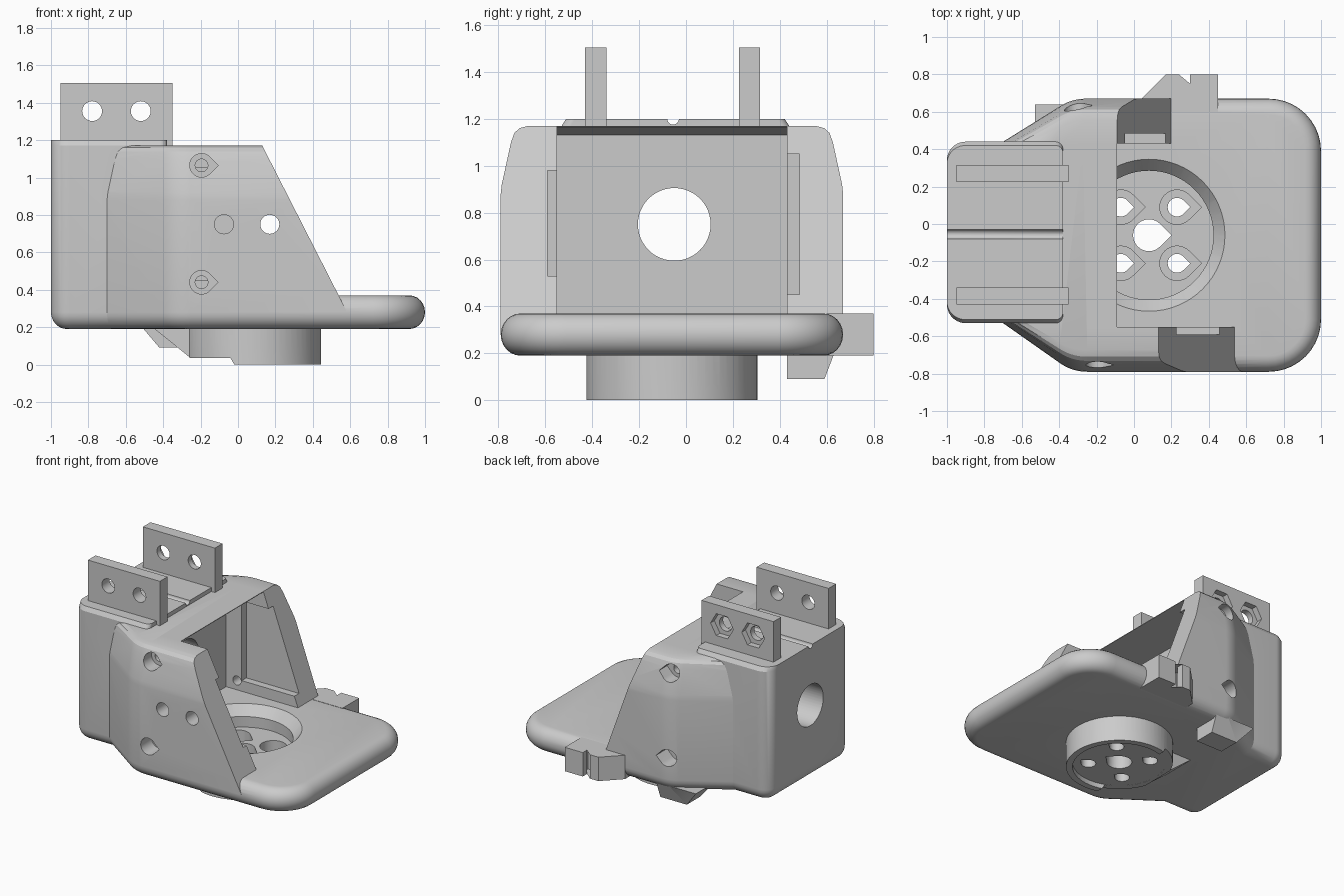
import bpy, bmesh, math
from mathutils import Vector

cube = bpy.data.objects.get("Cube")
if cube:
    bpy.data.objects.remove(cube)

GREY = (0.6, 0.6, 0.6, 1)
grey = bpy.data.materials.new("plain_grey")
grey.use_nodes = True
grey.diffuse_color = GREY
grey.node_tree.nodes["Principled BSDF"].inputs["Base Color"].default_value = GREY

AXES = {"x": lambda a, b, h: (h, a, b),
        "y": lambda a, b, h: (a, h, b),
        "z": lambda a, b, h: (a, b, h)}


def loft(name, rings, axis="z"):
    """Closed triangulated solid through matching rings of (height, 2D points)."""
    bm = bmesh.new()
    loops = [[bm.verts.new(AXES[axis](p[0], p[1], h)) for p in pts] for h, pts in rings]
    n = len(loops[0])
    bm.faces.new(loops[0])
    bm.faces.new(loops[-1])
    for low, high in zip(loops, loops[1:]):
        for i in range(n):
            j = (i + 1) % n
            bm.faces.new((low[i], low[j], high[j], high[i]))
    bmesh.ops.triangulate(bm, faces=bm.faces)
    bmesh.ops.recalc_face_normals(bm, faces=bm.faces)
    mesh = bpy.data.meshes.new(name)
    bm.to_mesh(mesh)
    bm.free()
    mesh.materials.append(grey)
    ob = bpy.data.objects.new(name, mesh)
    bpy.context.collection.objects.link(ob)
    return ob


def prism(name, pts, low, high, axis="z"):
    return loft(name, [(low, pts), (high, pts)], axis)


def rect(a0, a1, b0, b1):
    return [(a0, b0), (a1, b0), (a1, b1), (a0, b1)]


def circle(a, b, r, n=48):
    return [(a + r * math.cos(math.tau * i / n), b + r * math.sin(math.tau * i / n)) for i in range(n)]


def teardrop(a, b, r, n=24):
    arc = [math.radians(45 + 270 * i / n) for i in range(n + 1)]
    return [(a + r * math.cos(t), b + r * math.sin(t)) for t in arc] + [(a + r * math.sqrt(2), b)]


def fillet(corners, steps=10):
    """Polygon from (x, y, radius) corners."""
    out = []
    for i, (x, y, r) in enumerate(corners):
        p = Vector((x, y, 0))
        if not r:
            out.append((x, y))
            continue
        q, s = corners[i - 1], corners[(i + 1) % len(corners)]
        d1 = (Vector((q[0], q[1], 0)) - p).normalized()
        d2 = (Vector((s[0], s[1], 0)) - p).normalized()
        half = d1.angle(d2) / 2
        c = p + (d1 + d2).normalized() * (r / math.sin(half))
        v1, v2 = ((p + d * (r / math.tan(half)) - c).normalized() for d in (d1, d2))
        out += [tuple((c + v1.slerp(v2, k / steps).normalized() * r).xy) for k in range(steps + 1)]
    return out


def inset(pts, d):
    """Offset a counter-clockwise polygon inwards."""
    vs = [Vector(p) for p in pts]
    out = []
    for i, p in enumerate(vs):
        e1, e2 = (p - vs[i - 1]).normalized(), (vs[(i + 1) % len(vs)] - p).normalized()
        n1, n2 = Vector((-e1.y, e1.x)), Vector((-e2.y, e2.x))
        out.append(tuple(p + (n1 + n2) * (d / (1 + n1.dot(n2)))))
    return out


def volume(mesh):
    bm = bmesh.new()
    bm.from_mesh(mesh)
    v = bm.calc_volume()
    bm.free()
    return v


def boolean(ob, others, mode):
    """Join or cut, trying the next solver when the volume is implausible."""
    for other in others:
        before, tool = volume(ob.data), volume(other.data)
        for solver in ("MANIFOLD", "EXACT", "FLOAT"):
            mod = ob.modifiers.new("join", "BOOLEAN")
            mod.operation, mod.solver, mod.object = mode, solver, other
            dg = bpy.context.evaluated_depsgraph_get()
            dg.update()
            result = bpy.data.meshes.new_from_object(ob.evaluated_get(dg))
            ob.modifiers.remove(mod)
            after = volume(result)
            if mode == "UNION":
                good = max(before, tool) + 1e-6 < after < before + tool + 1e-4
            else:
                good = before - tool - 1e-4 < after < before - 1e-7
            if good:
                ob.data = result
                break
        bpy.data.objects.remove(other)


MID = -0.06


def squeeze(pts, k):
    return [(x, MID + (y - MID) * k) for x, y in pts]


# Base plate with fully rounded rim
base_plan = fillet([
    (-1, -0.53, 0.1), (-0.7, -0.53, 0), (-0.33, -0.79, 0.25), (1, -0.79, 0.28),
    (1, 0.67, 0.28), (-0.33, 0.67, 0.25), (-0.7, 0.44, 0), (-1, 0.44, 0.1)])
turns = [math.radians(a) for a in range(-90, 91, 15)]
base = loft("housing", [(0.28 + 0.09 * math.sin(t), inset(base_plan, 0.085 * (1 - math.cos(t))))
                        for t in turns])

# Rear block
block_plan = fillet([(-1, -0.53, 0.1), (-0.38, -0.53, 0.04), (-0.38, 0.44, 0.04), (-1, 0.44, 0.1)])
block = loft("rear_block", [(0.28, block_plan), (1.17, block_plan), (1.2, squeeze(block_plan, 0.96))])

# Side walls and roof: tapered shell with slanted front edges
shell_plan = fillet([(-0.7, -0.53, 0), (-0.33, -0.79, 0.25), (0.7, -0.79, 0),
                     (0.7, 0.67, 0), (-0.33, 0.67, 0.25), (-0.7, 0.44, 0)])
shell = loft("shell", [(z, squeeze(shell_plan, k)) for z, k in (
    (0.28, 1), (0.88, 1), (0.92, 0.994), (1.1, 0.94), (1.14, 0.92), (1.16, 0.89), (1.17, 0.84))])
boolean(shell, [
    prism("front_slope", [(0.03, 1.37), (0.13, 1.17), (0.64, 0.17), (2, 0.17), (2, 1.37)], -1, MID, "y"),
    prism("back_slope", [(-0.16, 1.37), (-0.09, 1.17), (0.27, 0.17), (2, 0.17), (2, 1.37)], MID - 0.01, 1, "y"),
], "DIFFERENCE")

# Lower boss with ramp, and small lower tab
boss = prism("boss", circle(0.08, MID, 0.365, 64), 0, 0.21)
boolean(boss, [
    prism("step", [(-1, -0.1), (-0.02, -0.1), (-0.02, 0), (-0.04, 0.035), (-1, 0.035)], -1, 1, "y"),
    prism("end_trim", rect(-1, -0.26, -1, 1), -0.1, 0.3),
    prism("bottom_recess", circle(0.08, MID, 0.32), -0.1, 0.036)], "DIFFERENCE")
ramp = prism("ramp", [(-0.47, 0.21), (-0.26, 0.04), (-0.1, 0.04), (-0.1, 0.21)], -0.19, 0.07, "y")
tab = loft("lower_tab", [(0.09, rect(-0.42, -0.2, 0.43, 0.59)), (0.22, rect(-0.53, -0.2, 0.43, 0.64))])

# Cable clip on the back edge
half_clip = [(0.24, 0.8), (0.24, 0.75), (0.19, 0.72), (0.19, 0.68)]
clip = prism("cable_clip", [(0.45, 0.6), (0.45, 0.8), (0.3, 0.8), (0.3, 0.75), (0.34, 0.72), (0.34, 0.68)]
             + half_clip[::-1] + [(0.17, 0.8), (0.04, 0.67), (0.04, 0.6)], 0.19, 0.37)
boolean(base, [block, shell, boss, ramp, tab, clip], "UNION")

# Motor cavity, wall pockets and rear shaft hole
cuts = [
    prism("cavity", [(-0.4, 0.37), (2, 0.37), (2, 1.4), (-0.09, 1.4), (-0.09, 1.165), (-0.4, 1.13)],
          -0.55, 0.43, "y"),
    prism("front_pocket", rect(0.02, 0.8, 0.53, 0.98), -0.59, -0.5, "y"),
    prism("back_pocket", rect(-0.27, 0.8, 0.45, 1.05), 0.4, 0.485, "y"),
    prism("shaft_hole", circle(-0.05, 0.75, 0.155), -1.2, -0.3, "x"),
    prism("top_groove", circle(-0.055, 1.2, 0.025, 16), -1.2, -0.3, "x"),
    loft("bowl", [(0.22, circle(0.08, MID, 0.345, 64)), (0.3, circle(0.08, MID, 0.345, 64)),
                  (0.38, circle(0.08, MID, 0.415, 64))]),
    prism("centre_hole", teardrop(0.08, MID, 0.085), -0.1, 0.3),
]
# Floor screw holes with counterbores
for dx in (-0.15, 0.15):
    for dy in (-0.15, 0.15):
        cuts.append(prism("screw_hole", teardrop(0.08 + dx, MID + dy, 0.05), -0.1, 0.3))
        cuts.append(prism("screw_seat", teardrop(0.08 + dx, MID + dy, 0.092), 0.11, 0.3))
# Side screw holes with counterbores
for z in (0.44, 1.065):
    for x, inner, seat, outer in ((-0.195, -0.5, -0.66, -0.9), (-0.31, 0.4, 0.54, 0.9)):
        cuts.append(prism("side_hole", circle(x, z, 0.034, 24), min(inner, outer), max(inner, outer), "y"))
        cuts.append(prism("side_seat", teardrop(x, z, 0.063), min(seat, outer), max(seat, outer), "y"))
for x in (-0.075, 0.17):
    cuts.append(prism("access_hole", circle(x, 0.75, 0.051, 32), -0.9, -0.5, "y"))
boolean(base, cuts, "DIFFERENCE")

# Upright mounting plates, the back one with hexagonal nut pockets
plates = []
for name, y0, y1 in (("front_mount_plate", -0.43, -0.34), ("back_mount_plate", 0.225, 0.315)):
    plate = prism(name, rect(-0.95, -0.35, 1.16, 1.505), y0, y1, "y")
    holes = [prism("bolt_hole", circle(x, 1.355, 0.053, 32), y0 - 0.1, y1 + 0.1, "y") for x in (-0.78, -0.52)]
    if y0 > 0:
        holes += [prism("nut_pocket", circle(x, 1.355, 0.095, 6), y1 - 0.045, y1 + 0.1, "y")
                  for x in (-0.78, -0.52)]
    boolean(plate, holes, "DIFFERENCE")
    plates.append(plate)

# Smooth curved areas, keep edges crisp
bpy.ops.object.select_all(action="DESELECT")
for ob in [base] + plates:
    ob.select_set(True)
bpy.context.view_layer.objects.active = base
bpy.ops.object.shade_smooth_by_angle(angle=math.radians(25))
